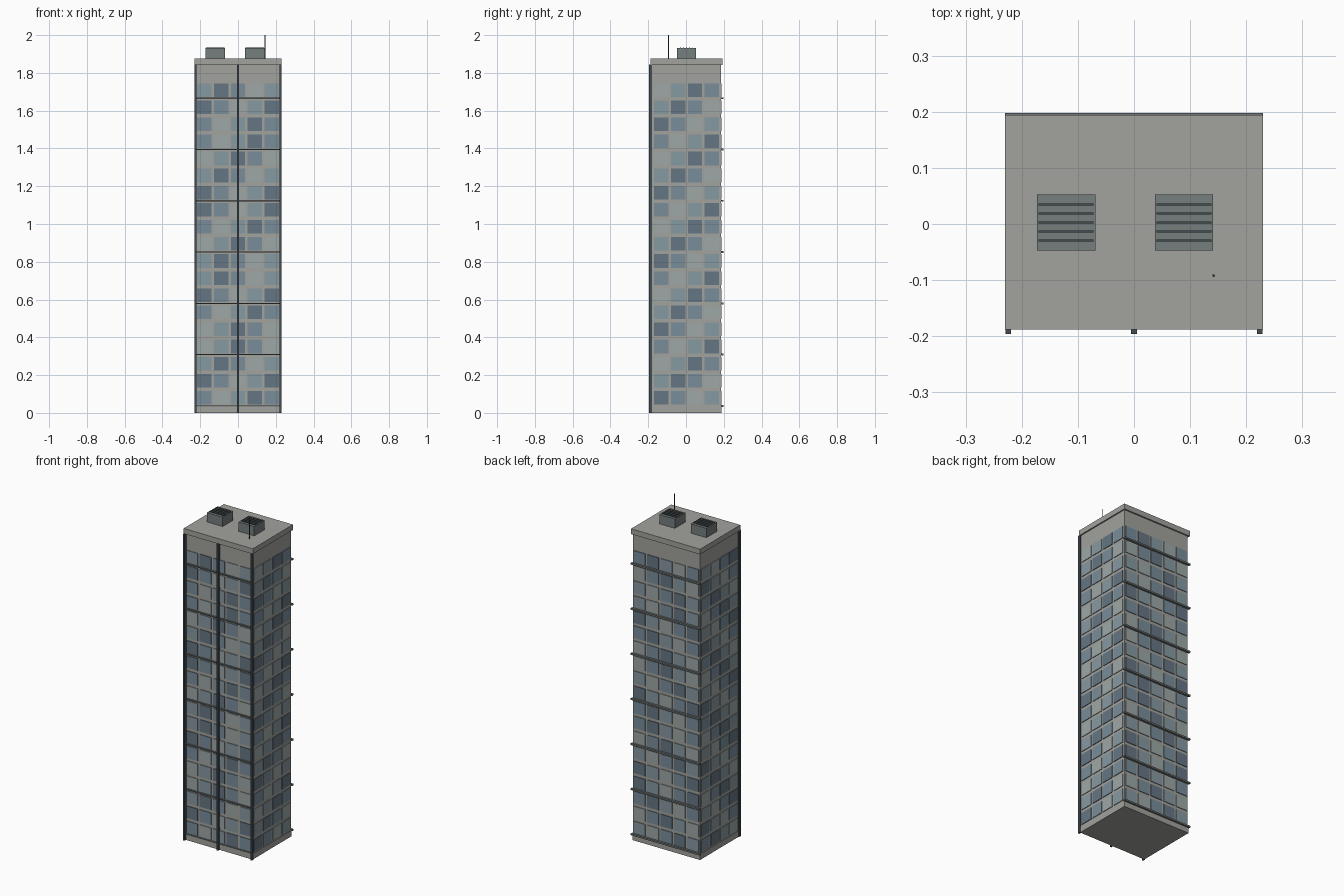
import bpy, bmesh
from mathutils import Matrix

if "Cube" in bpy.data.objects:
    bpy.data.objects.remove(bpy.data.objects["Cube"])

CY = 0.003            # depth centre of the tower body
HX, HY = 0.222, 0.182  # body half sizes
ROWS, STEP = 19, 0.0905


def mat(name, rgb):
    m = bpy.data.materials.new(name)
    m.diffuse_color = (*rgb, 1)
    m.use_nodes = True
    m.node_tree.nodes["Principled BSDF"].inputs["Base Color"].default_value = m.diffuse_color
    return m


CONCRETE = mat("concrete", (0.36, 0.36, 0.34))
METAL = mat("dark_metal", (0.06, 0.075, 0.085))
TRIM = mat("trim", (0.17, 0.18, 0.18))
UNIT = mat("unit_grey", (0.18, 0.21, 0.21))
GLASS = [mat("glass_dark", (0.13, 0.18, 0.23)), mat("glass_blue", (0.19, 0.27, 0.33)),
         mat("glass_pale", (0.34, 0.39, 0.39)), mat("glass_mid", (0.24, 0.32, 0.36))]


def boxes(name, spans, material):
    """One object made of boxes, each given as (x0, x1, y0, y1, z0, z1)."""
    bm = bmesh.new()
    for x0, x1, y0, y1, z0, z1 in spans:
        m = Matrix.Translation(((x0 + x1) / 2, (y0 + y1) / 2, (z0 + z1) / 2)) \
            @ Matrix.Diagonal((x1 - x0, y1 - y0, z1 - z0, 1))
        bmesh.ops.create_cube(bm, size=1, matrix=m)
    me = bpy.data.meshes.new(name)
    bm.to_mesh(me)
    bm.free()
    me.materials.append(material)
    ob = bpy.data.objects.new(name, me)
    bpy.context.collection.objects.link(ob)
    return ob


# Tower body, plinth and roof slab
boxes("tower_body", [(-HX, HX, CY - HY, CY + HY, 0, 1.845)], CONCRETE)
boxes("plinth", [(-0.225, 0.225, CY - HY - 0.003, CY + HY + 0.003, 0, 0.035)], CONCRETE)
boxes("roof_slab", [(-0.23, 0.23, -0.188, 0.194, 1.843, 1.875)], CONCRETE)

# Window panes, standing slightly proud, grouped by facade and tint
OUT = 0.004
for facade, cols, shift in (("front", 5, 1), ("back", 5, 3), ("right", 4, 2), ("left", 4, 0)):
    groups = [[], [], [], []]
    for t in range(ROWS):
        z = 1.709 - t * STEP
        for c in range(cols):
            skip = (t + 1) // 4 if cols == 5 else 0
            tint = (c + t - skip - shift) % 4
            u = (c - (cols - 1) / 2) * 0.089
            a, b = u - 0.038, u + 0.038
            if cols == 5:
                s = -1 if facade == "front" else 1
                y = CY + s * HY
                span = (a, b, min(y, y + s * OUT), max(y, y + s * OUT))
            else:
                s = 1 if facade == "right" else -1
                x = s * HX
                span = (min(x, x + s * OUT), max(x, x + s * OUT), CY + a, CY + b)
            groups[tint].append((*span, z - 0.036, z + 0.036))
    for i, g in enumerate(groups):
        boxes(f"{facade}_windows_{i + 1}", g, GLASS[i])

# Horizontal bands every third floor: deep at the back, slim at the front
zs = [0.037 + i * 3 * STEP for i in range(7)]
boxes("back_bands", [(-0.23, 0.23, CY + HY, 0.198, z - 0.005, z + 0.005) for z in zs], TRIM)
boxes("front_bands", [(-0.228, 0.228, -0.187, CY - HY, z - 0.003, z + 0.003) for z in zs], TRIM)

# Vertical fins on the front
boxes("front_fins", [(x - 0.005, x + 0.005, -0.196, CY - HY, 0, 1.845)
                     for x in (-0.224, 0, 0.224)], METAL)

# Rooftop cooling units with slats
for i, x in enumerate((-0.121, 0.089)):
    boxes(f"roof_unit_{i + 1}", [(x - 0.052, x + 0.052, CY - 0.05, CY + 0.05, 1.875, 1.931)], UNIT)
    boxes(f"roof_unit_slats_{i + 1}",
          [(x - 0.049, x + 0.049, y - 0.0018, y + 0.0018, 1.929, 1.935)
           for y in (CY + k * 0.016 for k in range(-2, 3))], METAL)

# Antenna
bpy.ops.mesh.primitive_cylinder_add(vertices=8, radius=0.0025, depth=0.125,
                                    location=(0.142, -0.092, 1.9375))
antenna = bpy.context.object
antenna.name = "antenna"
antenna.data.materials.append(METAL)
